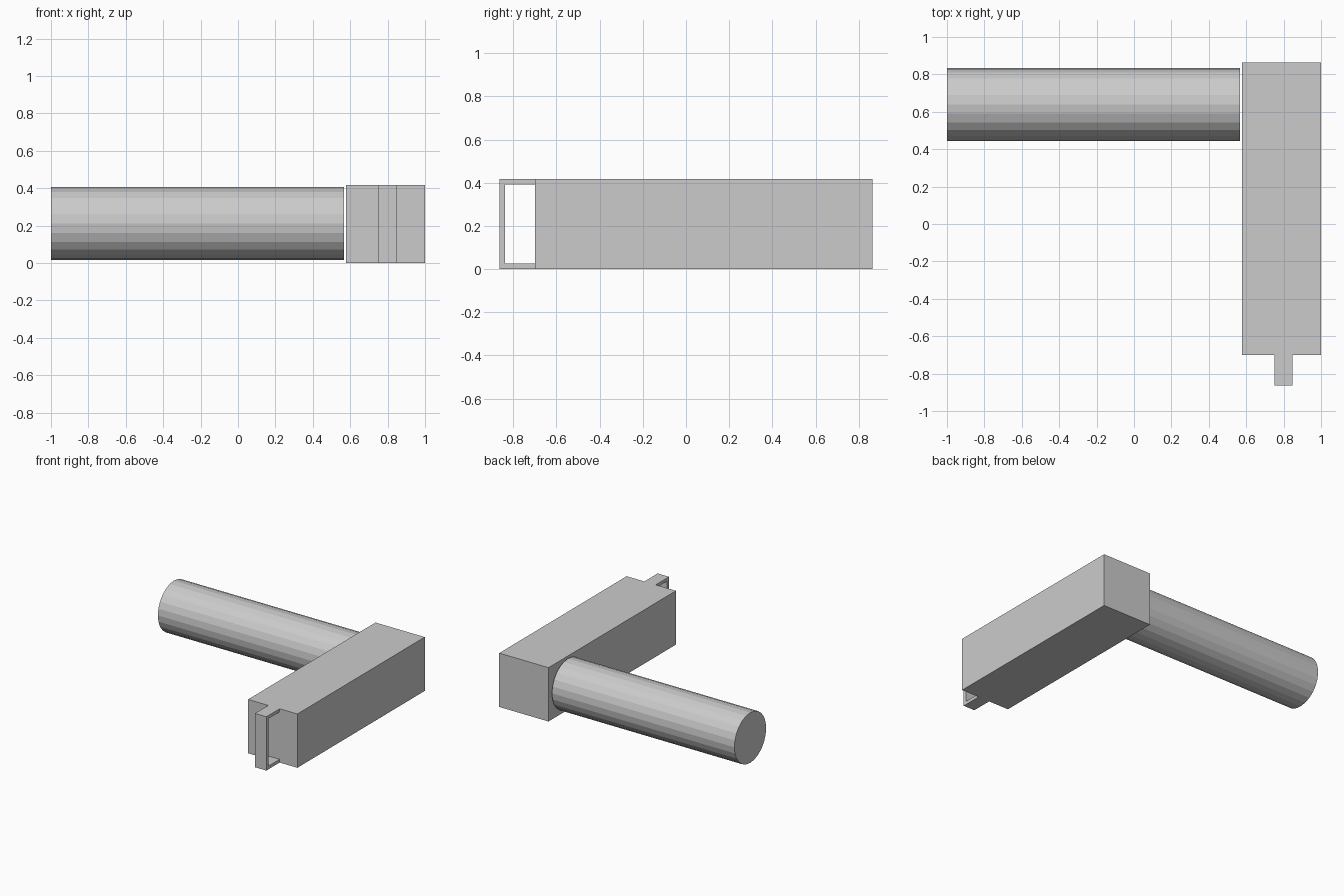
import bpy, bmesh, math
from mathutils import Matrix

if "Cube" in bpy.data.objects:
    bpy.data.objects.remove(bpy.data.objects["Cube"])


def make_object(name, bm):
    bmesh.ops.recalc_face_normals(bm, faces=bm.faces)
    mesh = bpy.data.meshes.new(name)
    bm.to_mesh(mesh)
    bm.free()
    obj = bpy.data.objects.new(name, mesh)
    bpy.context.collection.objects.link(obj)
    return obj


def extrude_yz(name, profile, x0, x1):
    """Extrude a closed (y, z) profile from x0 to x1."""
    bm = bmesh.new()
    face = bm.faces.new([bm.verts.new((x0, y, z)) for y, z in profile])
    side = bmesh.ops.extrude_face_region(bm, geom=[face])["geom"]
    moved = [v for v in side if isinstance(v, bmesh.types.BMVert)]
    bmesh.ops.translate(bm, verts=moved, vec=(x1 - x0, 0, 0))
    # keep the starting cap so the solid is closed
    if not face.is_valid:
        bm.faces.new([v for v in bm.verts if v not in moved])
    return make_object(name, bm)


H = 0.418                                  # overall height
FRONT, SHOULDER, BACK = -0.863, -0.70, 0.863
T = 0.025                                  # strap thickness

# Long rectangular block
extrude_yz("block", [(SHOULDER, 0), (BACK, 0), (BACK, H), (SHOULDER, H)],
           0.577, 1.0)

# Thin C-shaped strap on the front end of the block
extrude_yz("front_strap",
           [(SHOULDER, 0), (FRONT, 0), (FRONT, H), (SHOULDER, H),
            (SHOULDER, H - T), (FRONT + T, H - T), (FRONT + T, T), (SHOULDER, T)],
           0.75, 0.848)

# 24-sided cylinder, stopping just short of the block
X0, X1 = -1.0, 0.567
bm = bmesh.new()
place = (Matrix.Translation(((X0 + X1) / 2, 0.64, 0.211))
         @ Matrix.Rotation(math.pi / 2, 4, 'Y'))
bmesh.ops.create_cone(bm, cap_ends=True, segments=24, radius1=0.195,
                      radius2=0.195, depth=X1 - X0, matrix=place)
make_object("side_cylinder", bm)
